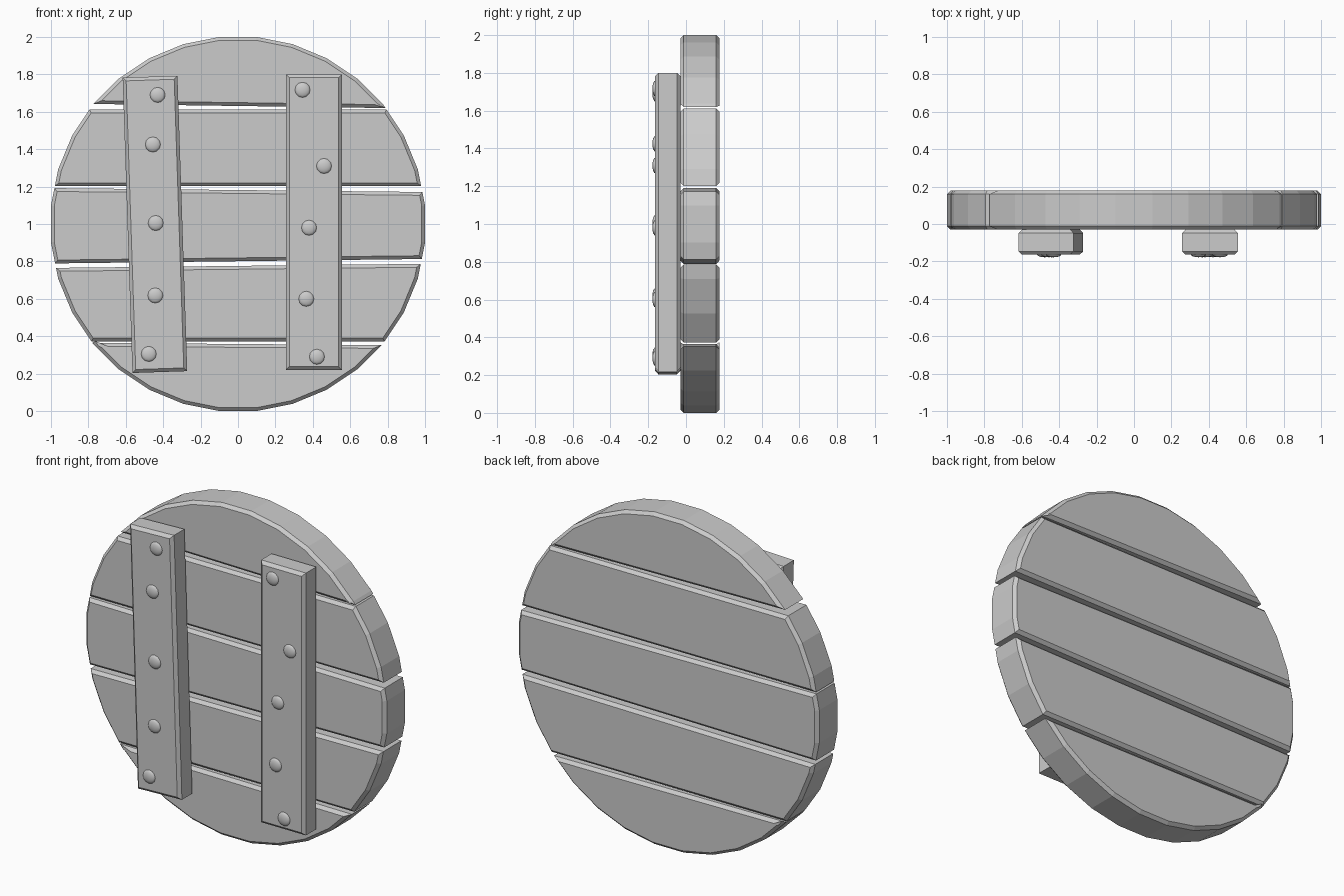
import bpy, bmesh, math
from mathutils import Matrix, Vector

if "Cube" in bpy.data.objects:
    bpy.data.objects.remove(bpy.data.objects["Cube"])

BEVEL = 0.018
R = 1.005          # 32-sided disc radius
CZ = 1.0           # disc centre height


def finish(bm, name):
    bmesh.ops.recalc_face_normals(bm, faces=bm.faces[:])
    me = bpy.data.meshes.new(name)
    bm.to_mesh(me)
    bm.free()
    ob = bpy.data.objects.new(name, me)
    bpy.context.collection.objects.link(ob)
    return ob


def thicken(bm, y0, y1):
    """Extrude the flat outline at y0 back to y1 and chamfer both rims."""
    res = bmesh.ops.extrude_face_region(bm, geom=bm.faces[:], use_keep_orig=True)
    moved = [v for v in res["geom"] if isinstance(v, bmesh.types.BMVert)]
    bmesh.ops.translate(bm, verts=moved, vec=(0, y1 - y0, 0))
    bmesh.ops.recalc_face_normals(bm, faces=bm.faces[:])
    rim = [e for e in bm.edges if abs(e.verts[0].co.y - e.verts[1].co.y) < 1e-5]
    bmesh.ops.bevel(bm, geom=rim, offset=BEVEL, segments=1, affect='EDGES')


def plank(name, low, high):
    """Slice of the disc; low/high are edge heights at x=-1 and x=+1."""
    bm = bmesh.new()
    pts = []
    for i in range(32):
        a = math.radians((i + 0.5) * 11.25)
        pts.append(bm.verts.new((R * math.cos(a), -0.03, CZ + R * math.sin(a))))
    bm.faces.new(pts)
    for cut, sign in ((low, -1), (high, 1)):
        if cut:
            no = Vector((-(cut[1] - cut[0]) / 2, 0, 1)) * sign
            bmesh.ops.bisect_plane(bm, geom=bm.verts[:] + bm.edges[:] + bm.faces[:],
                                   plane_co=(-1, 0, cut[0]), plane_no=no,
                                   clear_outer=True)
    thicken(bm, -0.03, 0.178)
    finish(bm, name)


def batten(name, x, z, w, h, tilt):
    bm = bmesh.new()
    corners = ((-1, -1), (1, -1), (1, 1), (-1, 1))
    bm.faces.new([bm.verts.new((i * w / 2, -0.164, j * h / 2)) for i, j in corners])
    thicken(bm, -0.164, -0.03)
    bm.transform(Matrix.Translation((x, 0, z)) @ Matrix.Rotation(math.radians(tilt), 4, 'Y'))
    finish(bm, name)


def nail(name, x, z):
    bm = bmesh.new()
    bmesh.ops.create_uvsphere(bm, u_segments=12, v_segments=8, radius=1.0)
    bm.transform(Matrix.Translation((x, -0.162, z))
                 @ Matrix.Diagonal((0.042, 0.016, 0.042, 1))
                 @ Matrix.Rotation(math.pi / 2, 4, 'X'))
    for f in bm.faces:
        f.smooth = True
    finish(bm, name)


# Five planks forming the round lid
plank("plank_top", (1.645, 1.617), None)
plank("plank_upper", (1.202, 1.202), (1.612, 1.612))
plank("plank_middle", (0.789, 0.813), (1.192, 1.171))
plank("plank_lower", (0.372, 0.372), (0.765, 0.787))
plank("plank_bottom", None, (0.366, 0.351))

# Two cross battens on the front, the left one slightly crooked
batten("batten_left", -0.444, 0.998, 0.293, 1.58, -1.9)
batten("batten_right", 0.406, 1.01, 0.298, 1.58, 0)

# Domed nail heads
left = ((-0.43, 1.69), (-0.455, 1.425), (-0.44, 1.005), (-0.442, 0.618), (-0.477, 0.305))
right = ((0.345, 1.717), (0.46, 1.31), (0.38, 0.98), (0.365, 0.6), (0.422, 0.29))
for i, (x, z) in enumerate(left + right):
    nail(f"nail_head_{i + 1}", x, z)
